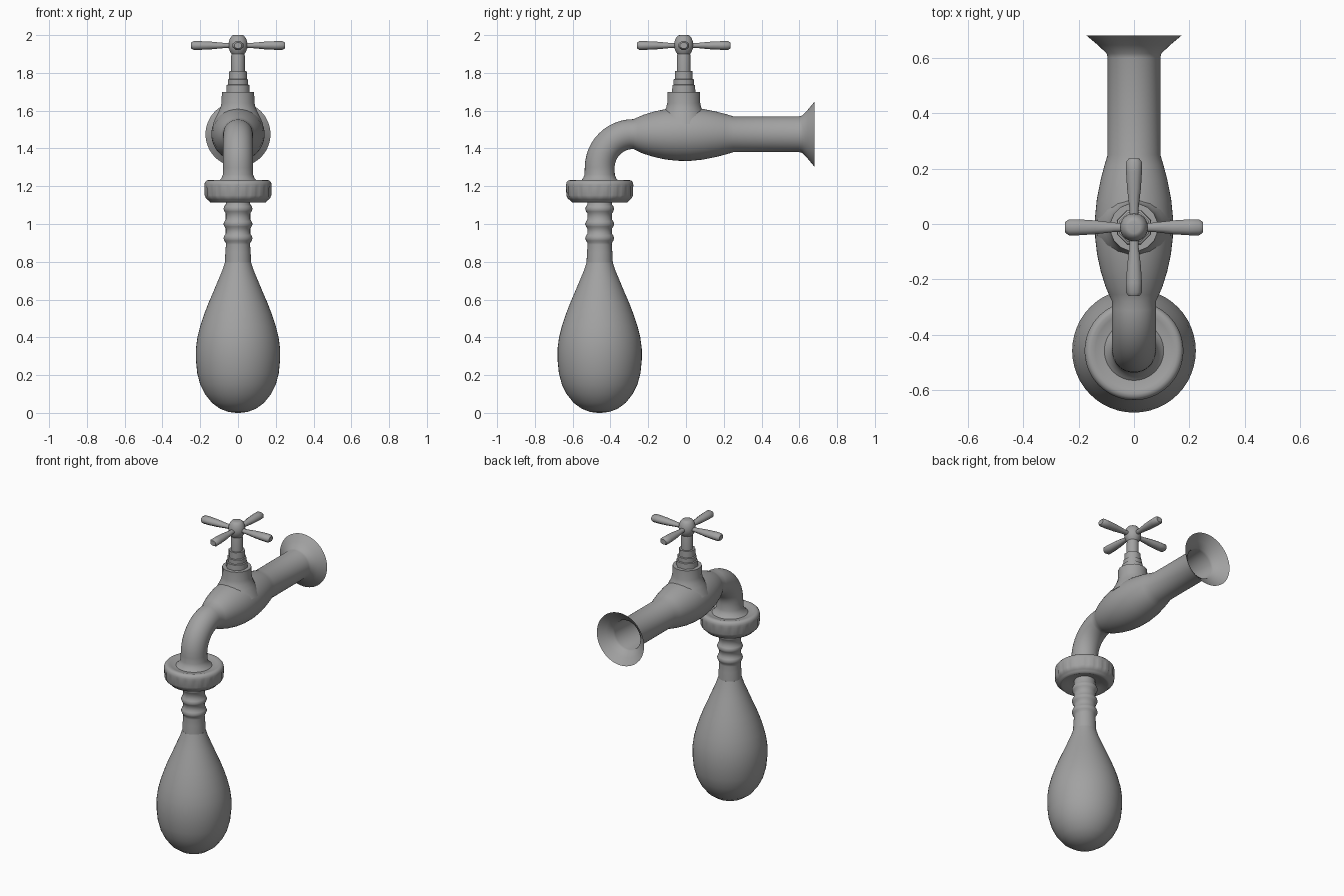
import bpy, bmesh, math
from mathutils import Vector

SY = -0.457   # spout / drop axis
HY = -0.012   # valve axis

grey = bpy.data.materials.new("dark_grey")
grey.diffuse_color = (0.36, 0.36, 0.36, 1)


def loft(name, rings, n=48, cap=(True, True), angle=35, phase=0.0):
    """Rings are (centre, x radius, second radius, second axis, groove depth)."""
    bm = bmesh.new()
    loops = []
    for c, rx, rn, nrm, groove in rings:
        loop = []
        for i in range(n):
            t = 2 * math.pi * i / n + phase
            k = 1 - groove * (i % 5 == 0)
            loop.append(bm.verts.new(Vector(c) + k * (Vector((rx * math.cos(t), 0, 0))
                                                      + Vector(nrm) * rn * math.sin(t))))
        loops.append(loop)
    for a, b in zip(loops, loops[1:]):
        for i in range(n):
            j = (i + 1) % n
            bm.faces.new((a[i], a[j], b[j], b[i]))
    if cap[0]:
        bm.faces.new(loops[0][::-1])
    if cap[1]:
        bm.faces.new(loops[-1])
    bmesh.ops.recalc_face_normals(bm, faces=bm.faces)
    me = bpy.data.meshes.new(name)
    bm.to_mesh(me)
    bm.free()
    me.materials.append(grey)
    ob = bpy.data.objects.new(name, me)
    bpy.context.collection.objects.link(ob)
    bpy.ops.object.select_all(action='DESELECT')
    bpy.context.view_layer.objects.active = ob
    ob.select_set(True)
    bpy.ops.object.shade_smooth_by_angle(angle=math.radians(angle))
    return ob


def lathe(name, profile, y, **kw):
    """Profile points are (radius, z) or (radius, z, groove depth)."""
    rings = [((0, y, p[1]), p[0], p[0], (0, 1, 0), p[2] if len(p) > 2 else 0) for p in profile]
    return loft(name, rings, **kw)


# water drop
lathe("drop", [(0.01, 0.0), (0.05, 0.005), (0.095, 0.022), (0.138, 0.053), (0.175, 0.1),
               (0.2, 0.15), (0.216, 0.21), (0.223, 0.28), (0.223, 0.34), (0.215, 0.4),
               (0.2, 0.46), (0.18, 0.52), (0.157, 0.58), (0.131, 0.64), (0.106, 0.7),
               (0.085, 0.75), (0.07, 0.795)], SY)

# ribbed nozzle above the drop
nozzle = [(0.07, 0.785), (0.067, 0.85), (0.064, 0.89)]
for z in (0.925, 1.0, 1.08):
    nozzle += [(0.065, z - 0.024), (0.072, z - 0.014), (0.077, z),
               (0.072, z + 0.014), (0.065, z + 0.024)]
nozzle.append((0.062, 1.15))
lathe("nozzle", nozzle, SY, angle=60)

# grooved collar nut
lathe("collar", [(0.06, 1.14), (0.1, 1.128), (0.135, 1.114), (0.146, 1.113), (0.153, 1.122),
                 (0.163, 1.13), (0.171, 1.138, 0.01), (0.177, 1.152, 0.025),
                 (0.178, 1.195, 0.025), (0.178, 1.208), (0.175, 1.221), (0.167, 1.23),
                 (0.155, 1.233), (0.14, 1.229), (0.115, 1.222), (0.06, 1.222)],
      SY, n=100, angle=60)

# spout elbow, swollen body and inlet pipe as one sweep, ending in an open flare
rings = [((0, SY, z), r, r, (0, 1, 0), 0)
         for z, r in ((1.215, 0.115), (1.228, 0.1), (1.243, 0.087), (1.262, 0.08))]
R = 0.178
for i in range(13):
    a = math.pi / 2 * i / 12
    c = (0, SY + R - R * math.cos(a), 1.298 + R * math.sin(a))
    rings.append((c, 0.079, 0.079, (0, math.cos(a), -math.sin(a)), 0))
for y, r in ((-0.255, 0.09), (-0.225, 0.103), (-0.17, 0.12), (-0.11, 0.133), (-0.05, 0.14),
             (0.02, 0.141), (0.09, 0.134), (0.16, 0.12), (0.21, 0.107), (0.25, 0.095),
             (0.6, 0.095), (0.615, 0.099), (0.645, 0.13), (0.68, 0.172)):
    rings.append(((0, y, 1.475), r, r, (0, 0, -1), 0))
loft("tap_body", rings, cap=(True, False), angle=40)

# bonnet flaring into the body
lathe("bonnet", [(0.135, 1.53), (0.122, 1.56), (0.107, 1.59), (0.095, 1.615),
                 (0.089, 1.64), (0.087, 1.7)], HY, n=16, phase=math.pi / 16, angle=50)

# stepped gland nut
lathe("gland_nut", [(0.067, 1.69), (0.065, 1.735), (0.058, 1.738), (0.058, 1.765),
                    (0.051, 1.768), (0.05, 1.81)], HY, n=8, phase=math.pi / 8, angle=50)

# stem and rounded hub
lathe("stem", [(0.036, 1.8), (0.036, 1.89), (0.034, 1.9), (0.042, 1.912), (0.049, 1.93),
               (0.051, 1.948), (0.048, 1.968), (0.041, 1.985), (0.031, 1.997),
               (0.022, 2.0)], HY, n=32)

# cross handle arms: built upright, then laid along x and turned around the hub
for i in range(4):
    ob = lathe("handle_arm_%d" % (i + 1),
               [(0.016, 0.02), (0.018, 0.07), (0.027, 0.14), (0.031, 0.2),
                (0.031, 0.235), (0.021, 0.248)], 0, n=8, phase=math.pi / 8, angle=50)
    for v in ob.data.vertices:
        v.co = (v.co.z, v.co.y, v.co.x * 0.8)
    ob.data.flip_normals()
    ob.location = (0, HY, 1.945)
    ob.rotation_euler = (0, 0, i * math.pi / 2)
